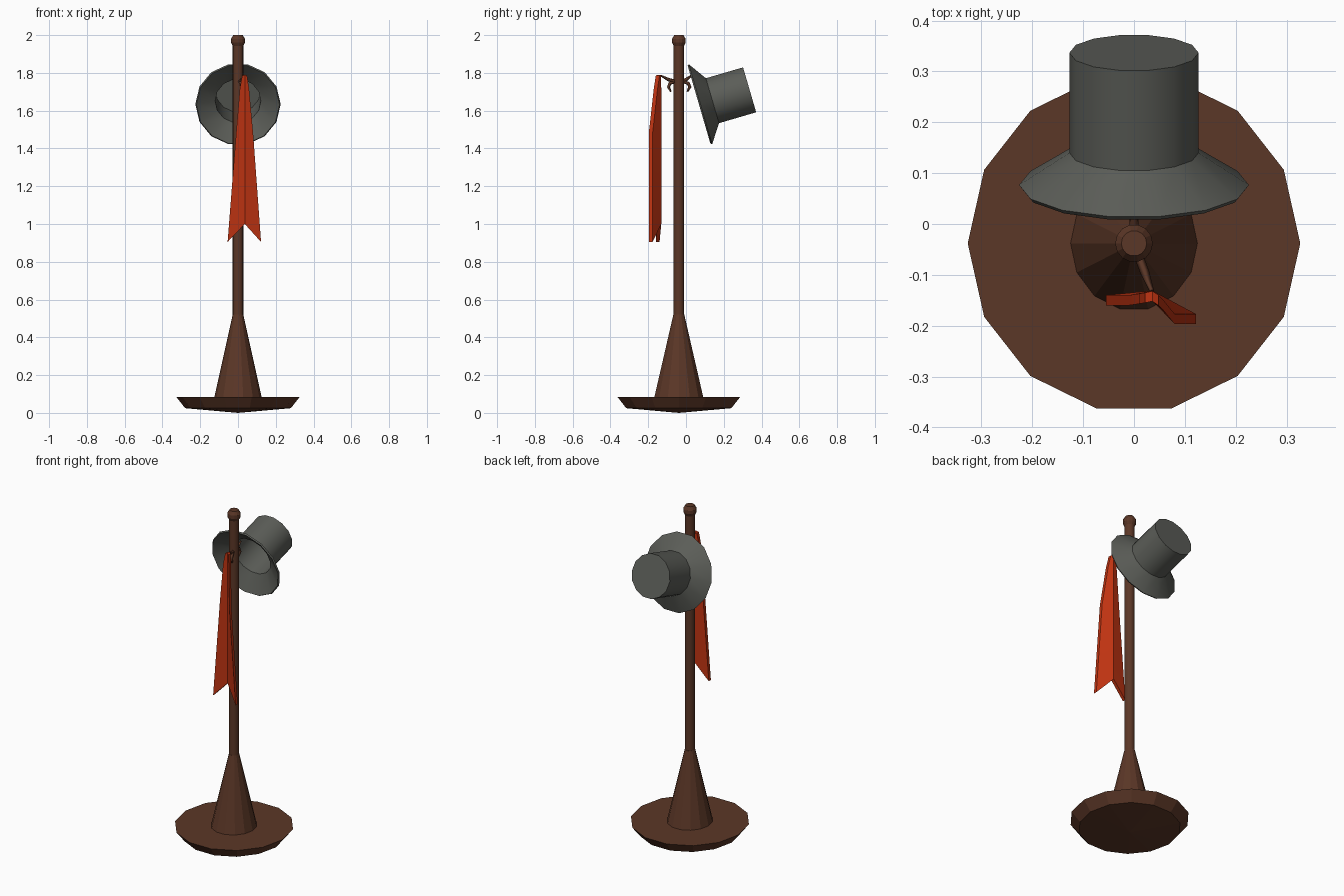
import bpy, bmesh, math
from mathutils import Matrix, Vector

if "Cube" in bpy.data.objects:
    bpy.data.objects.remove(bpy.data.objects["Cube"])

SIDES = 14
POLE_Y = -0.038


def material(name, rgb):
    m = bpy.data.materials.new(name)
    m.diffuse_color = (*rgb, 1)
    m.use_nodes = True
    m.node_tree.nodes["Principled BSDF"].inputs["Base Color"].default_value = m.diffuse_color
    return m


WOOD = material("brown wood", (0.105, 0.038, 0.020))
FELT = material("grey felt", (0.105, 0.110, 0.097))
CLOTH = material("red cloth", (0.53, 0.034, 0.006))


def finish(name, bm, mat, smooth=False):
    bmesh.ops.recalc_face_normals(bm, faces=bm.faces)
    me = bpy.data.meshes.new(name)
    bm.to_mesh(me)
    bm.free()
    me.materials.append(mat)
    ob = bpy.data.objects.new(name, me)
    bpy.context.collection.objects.link(ob)
    if smooth:
        activate(ob)
        bpy.ops.object.shade_smooth_by_angle(angle=math.radians(32))
    return ob


def activate(ob):
    bpy.ops.object.select_all(action='DESELECT')
    ob.select_set(True)
    bpy.context.view_layer.objects.active = ob


def lathe(name, profile, mat, matrix, sides=SIDES, smooth=False, y_scale=1.0):
    """Spin (radius, height) points round z; radius 0 makes a tip."""
    bm = bmesh.new()
    rings = []
    for r, z in profile:
        if r == 0:
            rings.append([bm.verts.new((0, 0, z))] * sides)
        else:
            rings.append([bm.verts.new((r * math.cos(2 * math.pi * i / sides),
                                        y_scale * r * math.sin(2 * math.pi * i / sides), z))
                          for i in range(sides)])
    for a, b in zip(rings, rings[1:]):
        for i in range(sides):
            j = (i + 1) % sides
            corners = list(dict.fromkeys((a[i], a[j], b[j], b[i])))
            if len(corners) > 2:
                bm.faces.new(corners)
    bmesh.ops.remove_doubles(bm, verts=bm.verts, dist=1e-5)
    bm.transform(matrix)
    return finish(name, bm, mat, smooth)


# Stand: shallow dish base, tapering foot, pole and finial
at_pole = Matrix.Translation((0, POLE_Y, 0))
lathe("base", [(0, 0), (0.28, 0.025), (0.327, 0.085), (0, 0.085)], WOOD, at_pole, y_scale=1.02)
lathe("foot", [(0, 0.084), (0.125, 0.084), (0.028, 0.52), (0, 0.52)], WOOD, at_pole, y_scale=1.06)
lathe("pole", [(0, 0.51), (0.028, 0.51), (0.028, 1.95), (0, 1.95)], WOOD, at_pole, smooth=True)
lathe("finial", [(0, 1.94), (0.027, 1.94), (0.037, 1.96), (0.037, 1.98), (0.025, 2.0), (0, 2.0)],
      WOOD, at_pole)


# Double hooks, one holding the scarf and one holding the hat
def hook(name, direction, reach):
    d = Vector(direction).normalized()
    cu = bpy.data.curves.new(name, 'CURVE')
    cu.dimensions = '3D'
    cu.bevel_depth = 0.009
    cu.bevel_resolution = 0
    cu.use_fill_caps = True
    upper = [(0.02, 1.755), (0.6 * reach, 1.765), (reach, 1.785)]
    lower = [(0.02, 1.755), (0.05, 1.745), (0.058, 1.725), (0.045, 1.70)]
    for pts in (upper, lower):
        sp = cu.splines.new('POLY')
        sp.points.add(len(pts) - 1)
        for p, (r, z) in zip(sp.points, pts):
            p.co = (d.x * r, POLE_Y + d.y * r, z, 1)
        sp.points[-1].radius = 0.5
    cu.materials.append(WOOD)
    ob = bpy.data.objects.new(name, cu)
    bpy.context.collection.objects.link(ob)
    activate(ob)
    bpy.ops.object.convert(target='MESH')


hook("scarf_hook", (0.35, -0.94, 0), 0.10)
hook("hat_hook", (0, 1, 0), 0.065)

# Hat: hollow shell with flared brim and straight crown, tipped onto its hook
tilt = Matrix.Translation((0, 0.069, 1.632)) @ Matrix.Rotation(-math.radians(73.7), 4, 'X')
lathe("hat", [(0.220, 0.0), (0.226, 0.008), (0.127, 0.074), (0.127, 0.279), (0, 0.279),
              (0, 0.272), (0.121, 0.272), (0.121, 0.068), (0.220, 0.0)], FELT, tilt, smooth=True)

# Scarf: folded cloth strip with a notched end (x and y of left, fold, right; z edge, z fold)
rows = [((0.022, -0.145), (0.036, -0.142), (0.048, -0.150), 1.785, 1.79),
        ((0.010, -0.147), (0.036, -0.141), (0.058, -0.160), 1.72, 1.72),
        ((-0.010, -0.150), (0.036, -0.141), (0.080, -0.187), 1.48, 1.48),
        ((-0.055, -0.150), (0.036, -0.141), (0.122, -0.187), 0.905, 1.0)]
bm = bmesh.new()
layers = []
for off in (-0.010, 0.010):
    layers.append([[bm.verts.new((p[0], p[1] + off, zf if k == 1 else ze))
                    for k, p in enumerate((l, f, r))] for l, f, r, ze, zf in rows])
front, back = layers
for g in layers:
    for i in range(len(rows) - 1):
        for k in range(2):
            bm.faces.new((g[i][k], g[i][k + 1], g[i + 1][k + 1], g[i + 1][k]))
n = len(rows) - 1
rim = [(0, 0), (0, 1), (0, 2)] + [(i, 2) for i in range(1, n + 1)] + [(n, 1), (n, 0)] \
    + [(i, 0) for i in range(n - 1, 0, -1)]
for (a, b), (c, d) in zip(rim, rim[1:] + rim[:1]):
    bm.faces.new((front[a][b], front[c][d], back[c][d], back[a][b]))
finish("scarf", bm, CLOTH, smooth=True)
